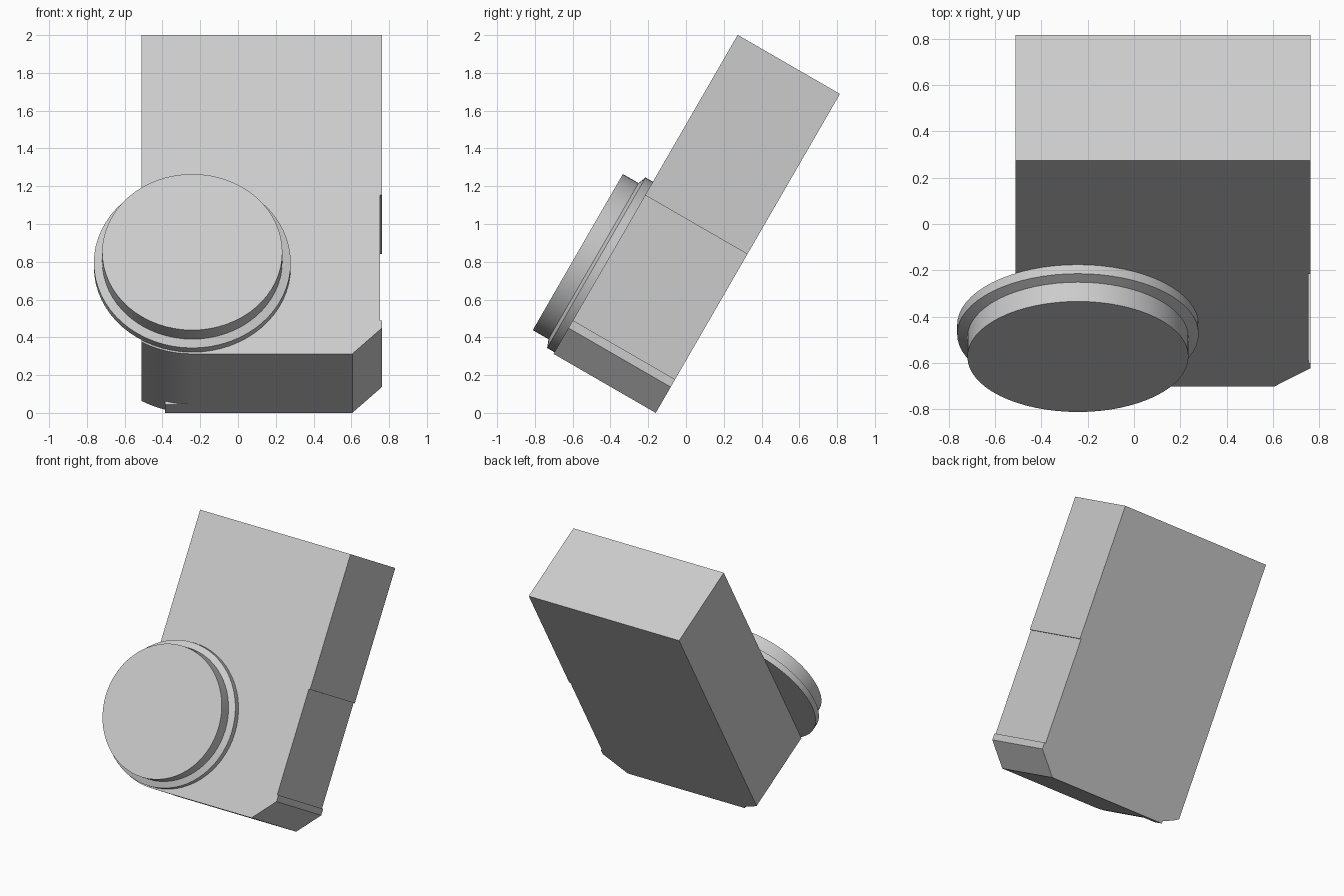
import bpy, bmesh, math
from mathutils import Matrix

cube = bpy.data.objects.get("Cube")
if cube:
    bpy.data.objects.remove(cube, do_unlink=True)

grey = bpy.data.materials.new("plain_grey")
grey.use_nodes = True
GREY = (0.6, 0.6, 0.6, 1)
grey.diffuse_color = GREY
grey.node_tree.nodes["Principled BSDF"].inputs["Base Color"].default_value = GREY

# Everything is modelled upright, then leaned back by 30 degrees
LEAN = Matrix.Translation((0, -0.16, 0)) @ Matrix.Rotation(math.radians(-30), 4, 'X')
DEPTH = 0.625
CX, CZ, R = -0.242, 0.531, 0.531


def finish(name, bm):
    bmesh.ops.recalc_face_normals(bm, faces=bm.faces)
    bm.transform(LEAN)
    mesh = bpy.data.meshes.new(name)
    bm.to_mesh(mesh)
    bm.free()
    mesh.materials.append(grey)
    obj = bpy.data.objects.new(name, mesh)
    bpy.context.collection.objects.link(obj)
    bpy.ops.object.select_all(action='DESELECT')
    obj.select_set(True)
    bpy.context.view_layer.objects.active = obj
    bpy.ops.object.shade_smooth_by_angle(angle=math.radians(15))
    return obj


def extrude_outline(name, outline, y_front, y_back):
    bm = bmesh.new()
    face = bm.faces.new([bm.verts.new((x, y_front, z)) for x, z in outline])
    new = bmesh.ops.extrude_face_region(bm, geom=[face])["geom"]
    verts = [v for v in new if isinstance(v, bmesh.types.BMVert)]
    bmesh.ops.translate(bm, verts=verts, vec=(0, y_back - y_front, 0))
    return finish(name, bm)


def lathe(name, profile, steps=64):
    # profile of (radius, y), spun about the dial axis
    bm = bmesh.new()
    verts = [bm.verts.new((CX + r, y, CZ)) for r, y in profile]
    edges = [bm.edges.new(pair) for pair in zip(verts, verts[1:])]
    bmesh.ops.spin(bm, geom=verts + edges, cent=(CX, 0, CZ), axis=(0, 1, 0),
                   angle=math.tau, steps=steps, use_duplicate=False)
    bmesh.ops.remove_doubles(bm, verts=bm.verts, dist=0.0005)
    return finish(name, bm)


# Body: chamfered left corner, shallow side recess, corner rounded around the dial
right = -0.512
arc_end = math.asin((CX - right) / R)
arc = [(CX - R * math.sin(arc_end * i / 8), CZ - R * math.cos(arc_end * i / 8))
       for i in range(9)]
body = [(right, 1.95), (0.762, 1.95), (0.762, 0.97), (0.752, 0.97),
        (0.752, 0.205), (0.762, 0.205), (0.762, 0.158), (0.605, 0)]
extrude_outline("body", body + arc, -DEPTH, 0)

# Small lip filling part of the rounded corner at the back
extrude_outline("bottom_lip", [(-0.387, 0), (-0.2, 0), (-0.2, 0.06), (-0.387, 0.06)],
                -0.09, 0)

# Dial: bevelled flange and round cap
lathe("dial_flange", [(0, -DEPTH), (0.521, -DEPTH), (0.521, -0.67), (0.47, -0.69), (0, -0.69)])
lathe("dial_cap", [(0, -0.68), (0.477, -0.68), (0.477, -0.783), (0, -0.783)])
